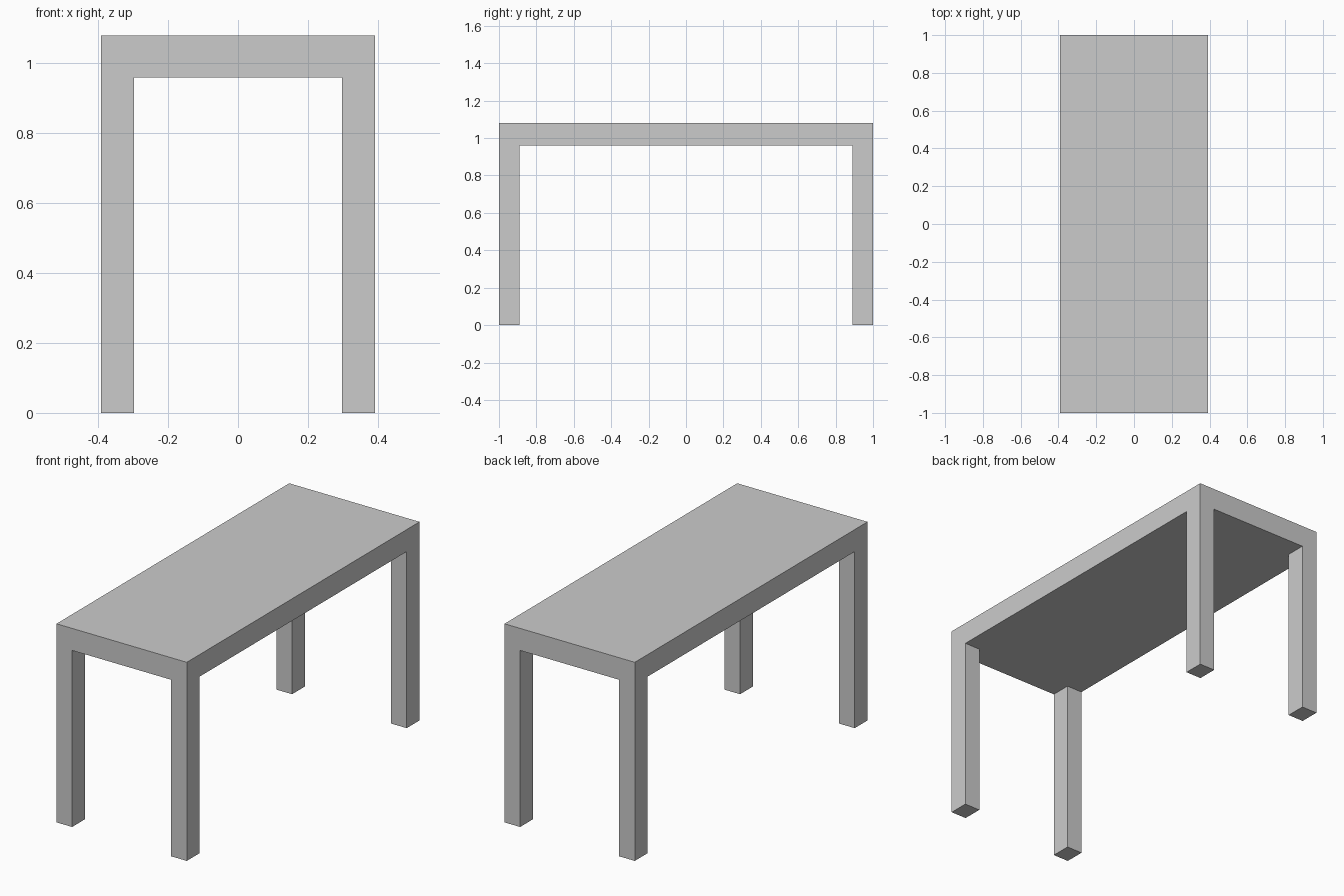
import bpy

if "Cube" in bpy.data.objects:
    bpy.data.objects.remove(bpy.data.objects["Cube"])

WIDTH, LENGTH, HEIGHT = 0.784, 2.0, 1.08
TOP_THICKNESS = 0.12
LEG_X, LEG_Y = 0.094, 0.11
LEG_HEIGHT = HEIGHT - TOP_THICKNESS


def box(name, size, centre):
    bpy.ops.mesh.primitive_cube_add(size=1, location=centre)
    obj = bpy.context.object
    obj.name = name
    obj.scale = size
    bpy.ops.object.transform_apply(location=False, rotation=False, scale=True)
    return obj


# Thick slab top
box("tabletop", (WIDTH, LENGTH, TOP_THICKNESS), (0, 0, HEIGHT - TOP_THICKNESS / 2))

# Four legs, flush with the corners of the top
for x_side, x_name in ((-1, "left"), (1, "right")):
    for y_side, y_name in ((-1, "front"), (1, "back")):
        box(f"{y_name}_{x_name}_leg", (LEG_X, LEG_Y, LEG_HEIGHT),
            (x_side * (WIDTH - LEG_X) / 2, y_side * (LENGTH - LEG_Y) / 2, LEG_HEIGHT / 2))
